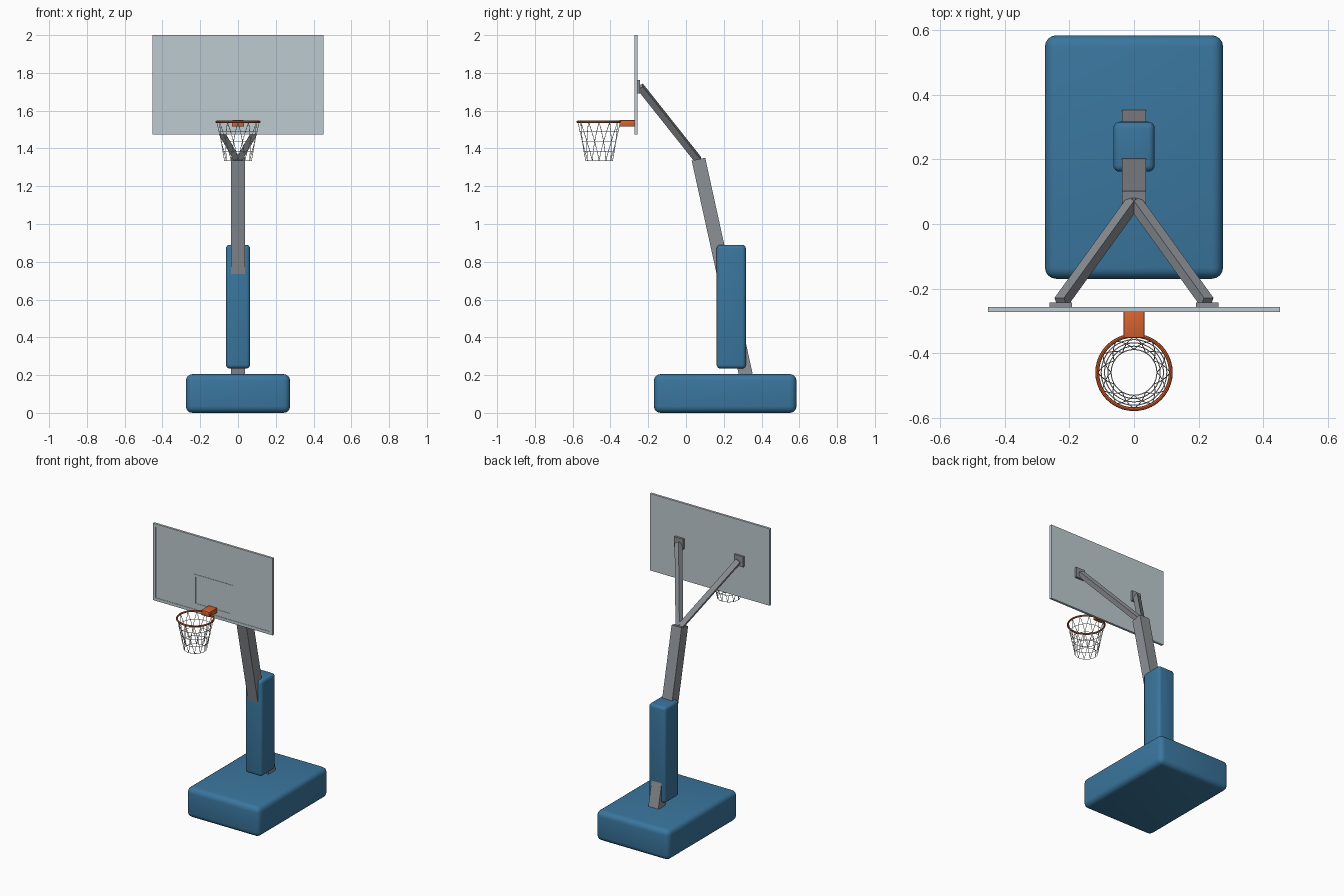
import bpy, bmesh, math
from mathutils import Vector, Matrix

if "Cube" in bpy.data.objects:
    bpy.data.objects.remove(bpy.data.objects["Cube"])


def material(name, rgb):
    m = bpy.data.materials.new(name)
    m.diffuse_color = [((c / 255 + 0.055) / 1.055) ** 2.4 for c in rgb] + [1]
    m.use_nodes = True
    m.node_tree.nodes["Principled BSDF"].inputs["Base Color"].default_value = m.diffuse_color
    return m


BLUE = material("blue padding", (58, 118, 158))
GREY = material("grey steel", (140, 144, 149))
BOARD = material("pale board", (190, 203, 208))
ORANGE = material("orange rim", (214, 98, 48))
WHITE = material("white net", (225, 225, 222))


def finish(name, bm, mat):
    bmesh.ops.recalc_face_normals(bm, faces=bm.faces)
    me = bpy.data.meshes.new(name)
    bm.to_mesh(me)
    bm.free()
    me.materials.append(mat)
    me.shade_smooth()
    me.set_sharp_from_angle(angle=math.radians(32))
    ob = bpy.data.objects.new(name, me)
    bpy.context.collection.objects.link(ob)
    return ob


def add_box(bm, lo, hi):
    lo, hi = Vector(lo), Vector(hi)
    mat = Matrix.Translation((lo + hi) / 2) @ Matrix.Diagonal((*(hi - lo), 1))
    bmesh.ops.create_cube(bm, size=1, matrix=mat)


def box(name, lo, hi, mat, bevel=0, segs=4):
    bm = bmesh.new()
    add_box(bm, lo, hi)
    if bevel:
        bmesh.ops.bevel(bm, geom=bm.edges[:], offset=bevel, segments=segs,
                        profile=0.5, affect='EDGES')
    return finish(name, bm, mat)


def beam(name, a, b, w, d, mat):
    """Rectangular bar from a to b: w sideways, d across."""
    a, b = Vector(a), Vector(b)
    z = (b - a).normalized()
    y = Vector((0, 1, 0))
    x = y.cross(z).normalized()
    y = z.cross(x)
    rot = Matrix((x, y, z)).transposed().to_4x4()
    bm = bmesh.new()
    bmesh.ops.create_cube(bm, size=1, matrix=Matrix.Translation((a + b) / 2) @ rot
                          @ Matrix.Diagonal((w, d, (b - a).length, 1)))
    return finish(name, bm, mat)


def add_torus(bm, c, R, r, n, k):
    rows = []
    for i in range(n):
        t = 2 * math.pi * i / n
        rows.append([bm.verts.new((c[0] + (R + r * math.cos(p)) * math.cos(t),
                                   c[1] + (R + r * math.cos(p)) * math.sin(t),
                                   c[2] + r * math.sin(p)))
                     for p in (2 * math.pi * j / k for j in range(k))])
    for i in range(n):
        A, B = rows[i], rows[(i + 1) % n]
        for j in range(k):
            bm.faces.new((A[j], B[j], B[(j + 1) % k], A[(j + 1) % k]))


def add_strand(bm, a, b, r):
    d = b - a
    bmesh.ops.create_cone(bm, segments=6, radius1=r, radius2=r, depth=d.length, cap_ends=True,
                          matrix=Matrix.Translation((a + b) / 2)
                          @ d.to_track_quat('Z', 'Y').to_matrix().to_4x4())


# Weighted base, leaning pole and its pad
box("base", (-0.276, -0.17, 0), (0.276, 0.585, 0.205), BLUE, 0.035)
beam("pole", (0, 0.317, 0.2), (0, 0.066, 1.343), 0.075, 0.073, GREY)
box("pole_pad", (-0.064, 0.162, 0.235), (0.064, 0.317, 0.89), BLUE, 0.02)

# Forked arms with mounting plates
for s, side in ((-1, "left"), (1, "right")):
    beam("arm_" + side, (s * 0.004, 0.066, 1.338), (s * 0.227, -0.243, 1.727), 0.034, 0.034, GREY)
    x = sorted((s * 0.192, s * 0.262))
    box("mount_plate_" + side, (x[0], -0.258, 1.692), (x[1], -0.243, 1.762), GREY)

# Backboard with thin raised border and target outlines
box("backboard", (-0.452, -0.27, 1.475), (0.452, -0.257, 2.0), BOARD)


def outline(name, hx, z0, z1, w):
    bm = bmesh.new()
    y0, y1 = -0.2725, -0.2695
    add_box(bm, (-hx, y0, z0), (hx, y1, z0 + w))
    add_box(bm, (-hx, y0, z1 - w), (hx, y1, z1))
    for s in (-1, 1):
        x = sorted((s * hx, s * (hx - w)))
        add_box(bm, (x[0], y0, z0 + w), (x[1], y1, z1 - w))
    finish(name, bm, BOARD)


outline("board_border", 0.452, 1.475, 2.0, 0.02)
outline("board_target", 0.148, 1.52, 1.735, 0.018)

# Rim and bracket
CY = -0.46
box("rim_bracket", (-0.032, -0.353, 1.515), (0.032, -0.268, 1.55), ORANGE, 0.004, 2)
bm = bmesh.new()
add_torus(bm, (0, CY, 1.541), 0.114, 0.006, 40, 8)
finish("rim", bm, ORANGE)

# Net: crossing twisted strands plus horizontal rings
N, LEVELS, Z0, Z1, R0, R1 = 12, 4, 1.54, 1.335, 0.112, 0.071


def net_point(i, level, turn):
    f = level / LEVELS
    r = R0 + (R1 - R0) * f
    a = 2 * math.pi * (i + turn * f) / N
    return Vector((r * math.cos(a), CY + r * math.sin(a), Z0 + (Z1 - Z0) * f))


bm = bmesh.new()
for turn in (-1, 1):
    for i in range(N):
        for k in range(LEVELS):
            add_strand(bm, net_point(i, k, turn), net_point(i, k + 1, turn), 0.0016)
for k in range(1, LEVELS + 1):
    f = k / LEVELS
    add_torus(bm, (0, CY, Z0 + (Z1 - Z0) * f), R0 + (R1 - R0) * f, 0.0016, 36, 6)
finish("net", bm, WHITE)
